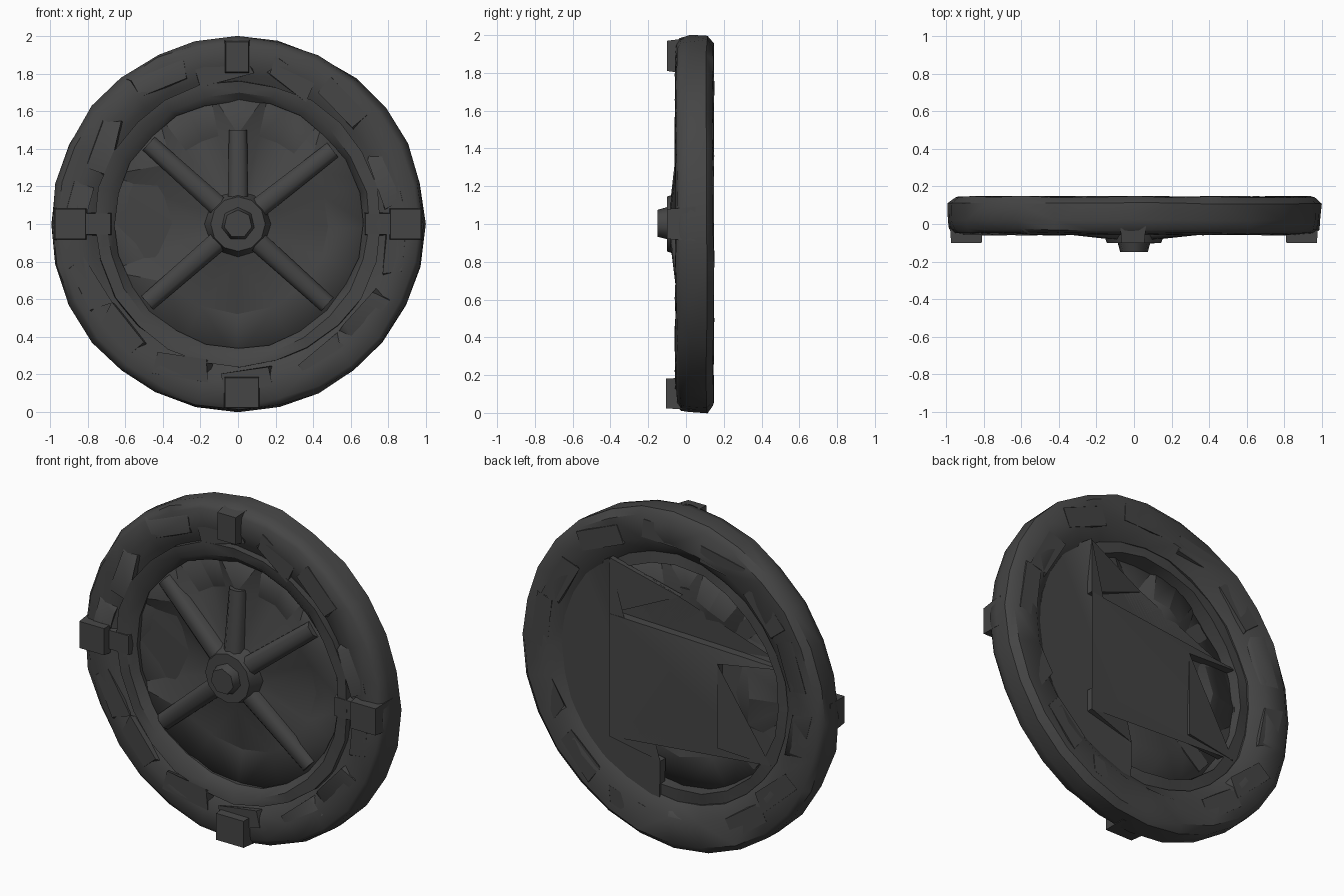
import bpy, bmesh, math, random
from mathutils import Vector, Matrix

random.seed(4)
if bpy.data.objects.get("Cube"):
    bpy.data.objects.remove(bpy.data.objects["Cube"])

iron = bpy.data.materials.new("dark_iron")
iron.use_nodes = True
iron.diffuse_color = (0.06, 0.06, 0.06, 1)
iron.node_tree.nodes["Principled BSDF"].inputs["Base Color"].default_value = iron.diffuse_color
CENTRE = Vector((0, 0, 1))


def finish(name, bm, angle=40):
    """Turn a bmesh into a named, smooth-shaded object centred on the wheel."""
    bmesh.ops.recalc_face_normals(bm, faces=bm.faces)
    mesh = bpy.data.meshes.new(name)
    bm.to_mesh(mesh)
    bm.free()
    mesh.materials.append(iron)
    ob = bpy.data.objects.new(name, mesh)
    ob.location = CENTRE
    bpy.context.collection.objects.link(ob)
    bpy.ops.object.select_all(action='DESELECT')
    bpy.context.view_layer.objects.active = ob
    ob.select_set(True)
    bpy.ops.object.shade_smooth_by_angle(angle=math.radians(angle))
    return ob


def polar(r, a, y):
    return Vector((r * math.cos(a), y, r * math.sin(a)))


def ring(name, profile, sides, rough):
    """Revolve a closed (radius, depth) profile, with hammered unevenness."""
    bm = bmesh.new()
    loops = []
    for i in range(sides):
        a = math.tau * i / sides
        loops.append([bm.verts.new(polar(r - random.uniform(0, rough),
                                         a + random.uniform(-rough, rough),
                                         y + random.uniform(-rough, rough) * 0.4))
                      for r, y in profile])
    n = len(profile)
    for i in range(sides):
        p, q = loops[i], loops[(i + 1) % sides]
        for j in range(n):
            k = (j + 1) % n
            bm.faces.new((p[j], q[j], q[k], p[k]))
    bmesh.ops.triangulate(bm, faces=bm.faces)
    return finish(name, bm)


def plate(name, outline, thick):
    """Plate of even thickness in front of an outline of (x, y, z) points."""
    bm = bmesh.new()
    back = [bm.verts.new(p) for p in outline]
    fore = [bm.verts.new((x, y - thick, z)) for x, y, z in outline]
    faces = [bm.faces.new(back), bm.faces.new(fore[::-1])]
    for i in range(len(back)):
        k = (i + 1) % len(back)
        bm.faces.new((back[i], fore[i], fore[k], back[k]))
    bmesh.ops.triangulate(bm, faces=faces)
    return finish(name, bm, 35)


def block(name, lo, hi, taper=0.8):
    """Box whose front (-y) end is slightly narrowed."""
    bm = bmesh.new()
    bmesh.ops.create_cube(bm, size=1)
    lo, hi = Vector(lo), Vector(hi)
    for v in bm.verts:
        s = taper if v.co.y < 0 else 1
        v.co = Vector((v.co.x * s, v.co.y, v.co.z * s)) * (hi - lo) + (lo + hi) / 2
    return finish(name, bm, 30)


# Rim: broad outer tyre and a thin raised inner lip
ring("outer_rim", [(0.965, -0.05), (0.99, -0.03), (1.003, 0.02), (1.003, 0.11), (0.965, 0.145),
                   (0.82, 0.145), (0.74, 0.09), (0.74, 0.0), (0.8, -0.035), (0.87, -0.055)],
     28, 0.013)
ring("inner_lip", [(0.77, -0.055), (0.77, 0.08), (0.68, 0.09), (0.67, -0.01), (0.71, -0.05)],
     24, 0.018)

# Web: each sector between spokes dishes back to a valley
SPOKES = [(-139, 0.64), (-42, 0.64), (38, 0.64), (90, 0.5), (138, 0.64)]
bm = bmesh.new()
middle = bm.verts.new((0, -0.03, 0))
rows = []
for i, (deg, length) in enumerate(SPOKES):
    after = SPOKES[(i + 1) % len(SPOKES)][0] + (360 if i == len(SPOKES) - 1 else 0)
    for t in (0, 0.25, 0.5, 0.75):
        dip = 0.065 * math.sin(math.pi * t)
        if deg == 138:
            dip *= 1.4
        a = math.radians(deg + (after - deg) * t)
        rows.append([bm.verts.new(polar(r, a, y + dip * w)) for r, y, w in
                     ((0.2, -0.02, 0.4), (0.48, 0.0, 1), (0.73, 0.005, 0.2))])
for i, p in enumerate(rows):
    q = rows[(i + 1) % len(rows)]
    bm.faces.new((middle, p[0], q[0]))
    for j in range(2):
        bm.faces.new((p[j], p[j + 1], q[j + 1], q[j]))
bmesh.ops.triangulate(bm, faces=bm.faces)
web = finish("wheel_web", bm, 22)
solid = web.modifiers.new("thickness", 'SOLIDIFY')
solid.thickness = 0.015

# Back plate: wide on one side, with a band and a notch across the other
arc = [polar(0.75, math.radians(d), 0.1) for d in range(-82, 60, 12)]
plate("back_plate", [(0.41, 0.135, -0.44), (0.1, 0.1, -0.52)] + arc +
      [(0.41, 0.135, 0.62), (0.41, 0.135, 0.29), (-0.69, 0.07, 0.22), (-0.29, 0.12, 0.17),
       (-0.29, 0.12, -0.33), (-0.62, 0.09, -0.36), (0.41, 0.135, -0.31)], 0.05)
plate("plate_gusset", [(0.41, 0.13, 0.62), (0.41, 0.13, 0.29), (0.0, 0.06, 0.47)], 0.03)

# Spokes: ridged bars running from the hub to the lip
for n, (deg, length) in enumerate(SPOKES):
    bm = bmesh.new()
    ends = []
    for r, w, y in ((0.1, 0.055, -0.085), (length, 0.048, -0.04)):
        ends.append([bm.verts.new((r, d, s)) for s, d in
                     ((-w, 0.01), (-w, y + 0.025), (-w * 0.5, y),
                      (w * 0.5, y), (w, y + 0.025), (w, 0.01))])
    for j in range(6):
        k = (j + 1) % 6
        bm.faces.new((ends[0][j], ends[0][k], ends[1][k], ends[1][j]))
    bm.faces.new(ends[0])
    bm.faces.new(ends[1][::-1])
    bm.transform(Matrix.Rotation(-math.radians(deg), 4, 'Y'))
    finish(f"spoke_{n + 1}", bm, 50)


# Hub and its centre nut
def drum(name, sides, r_back, r_front, y_back, y_front):
    bm = bmesh.new()
    bmesh.ops.create_cone(bm, cap_ends=True, segments=sides, radius1=r_back,
                          radius2=r_front, depth=y_back - y_front)
    bm.transform(Matrix.Translation((0, (y_back + y_front) / 2, 0))
                 @ Matrix.Rotation(math.pi / 2, 4, 'X'))
    finish(name, bm, 50)


drum("hub", 12, 0.18, 0.145, 0.0, -0.1)
drum("hub_nut", 7, 0.095, 0.075, -0.08, -0.15)

# Four rim lugs, with small pegs reaching inward from the side lugs
block("top_lug", (-0.08, -0.1, 0.79), (0.07, 0.05, 0.99))
block("bottom_lug", (-0.08, -0.105, -0.985), (0.12, 0.05, -0.81), 0.9)
for side, sx in (("left", 1), ("right", -1)):
    xs = sorted((sx * 0.8, sx * 0.985))
    block(side + "_lug", (xs[0], -0.1, -0.09), (xs[1], 0.05, 0.09), 0.88)
    xs = sorted((sx * 0.66, sx * 0.84))
    block(side + "_peg", (xs[0], -0.06, -0.07), (xs[1], 0.05, 0.07))

# Overlapping hammered scraps sunk into the front and back of the tyre
for n in range(28):
    a = math.tau * (n + random.uniform(0.2, 0.8)) / 28
    depth = -0.042 if n % 2 else 0.133
    bm = bmesh.new()
    bmesh.ops.create_cube(bm, size=1)
    for v in bm.verts:
        v.co = Vector([c * s * random.uniform(0.7, 1.1) for c, s in zip(v.co, (0.12, 0.03, 0.3))])
    tilt = Matrix.Rotation(random.uniform(-0.25, 0.25), 4, 'Y')
    bm.transform(Matrix.Translation(polar(random.uniform(0.81, 0.88), a, depth))
                 @ Matrix.Rotation(-a, 4, 'Y') @ tilt)
    finish(f"rim_scrap_{n + 1}", bm, 60)
